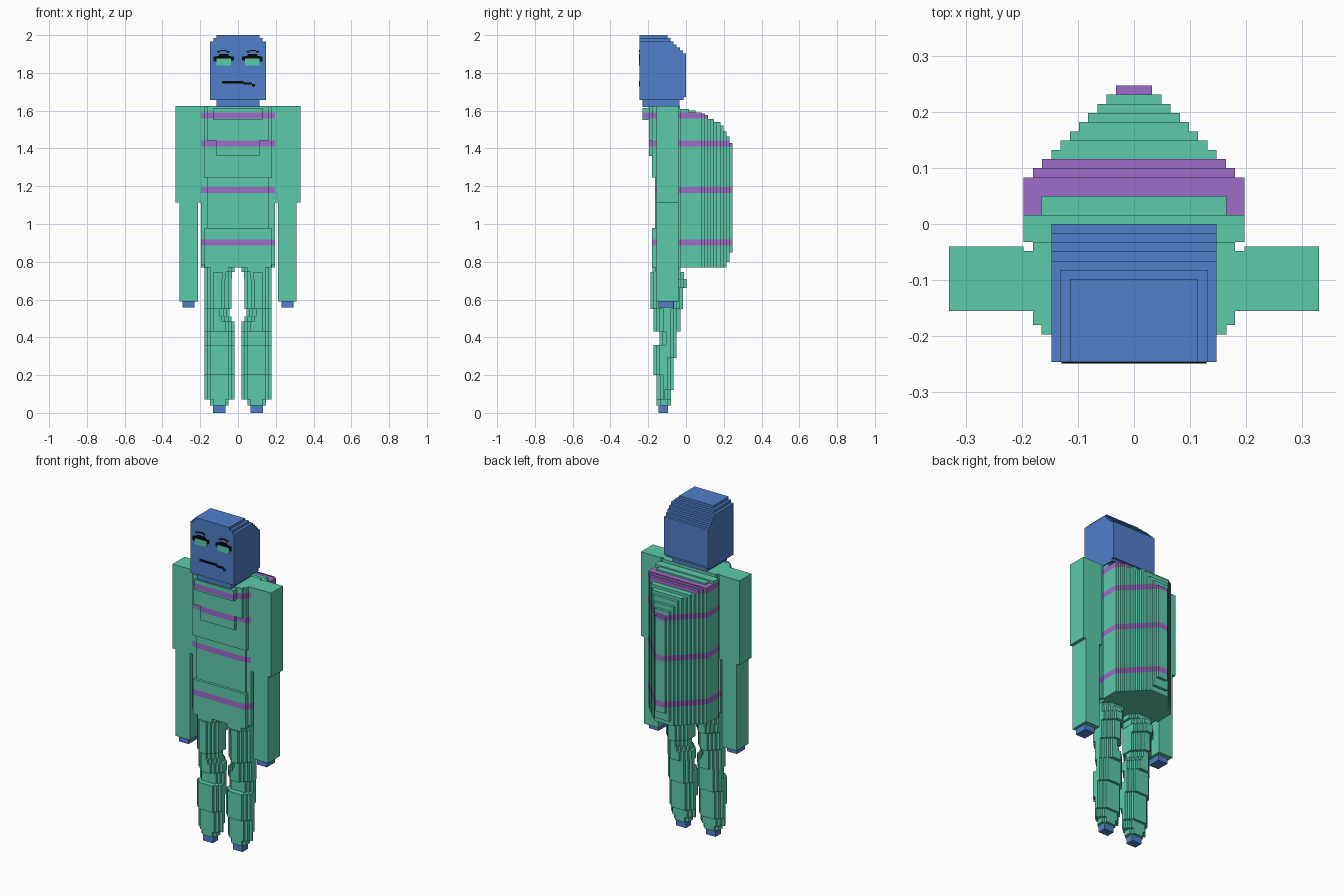
import bpy
import bmesh

V = 0.0164  # block unit used for the stepped edges


def material(name, rgb):
    m = bpy.data.materials.new(name)
    m.diffuse_color = (*rgb, 1)
    return m


GREEN = material("sea_green", (0.107, 0.60, 0.41))
BLUE = material("blue", (0.08, 0.212, 0.59))
PURPLE = material("purple", (0.342, 0.15, 0.59))
BLACK = material("black", (0.002, 0.002, 0.002))
STRIPES = [(0.885, 0.919), (1.164, 1.197), (1.41, 1.443), (1.558, 1.591)]


def prism(bm, outline, z0, z1, striped=False):
    """Extrude an outline upward, cutting and colouring bands at the stripes."""
    cuts = [z0, z1]
    if striped:
        cuts += [z for s in STRIPES for z in s if z0 + 0.002 < z < z1 - 0.002]
    cuts.sort()
    rings = [[bm.verts.new((x, y, z)) for x, y in outline] for z in cuts]

    def band(z):
        return int(striped and any(a < z < b for a, b in STRIPES))

    n = len(outline)
    for k in range(len(cuts) - 1):
        for i in range(n):
            j = (i + 1) % n
            f = bm.faces.new((rings[k][i], rings[k][j], rings[k + 1][j], rings[k + 1][i]))
            f.material_index = band((cuts[k] + cuts[k + 1]) / 2)
    bm.faces.new(rings[0][::-1]).material_index = band(z0 + 0.003)
    bm.faces.new(rings[-1]).material_index = band(z1 - 0.003)


def rect(x0, x1, y0, y1):
    return [(x0, y0), (x1, y0), (x1, y1), (x0, y1)]


def stepped(x0, x1, y0, y1, n):
    """Rectangle whose four corners are cut into n square steps."""
    corner = []
    for i in range(n):
        corner += [(i * V, (n - i) * V), ((i + 1) * V, (n - i) * V)]
    corner.append((n * V, 0))
    a = [(x0 + u, y0 + v) for u, v in corner]
    b = [(x1 - u, y0 + v) for u, v in reversed(corner)]
    c = [(x1 - u, y1 - v) for u, v in corner]
    d = [(x0 + u, y1 - v) for u, v in reversed(corner)]
    return a + b + c + d


def build(name, prisms, mats, striped=False, mirror=False):
    bm = bmesh.new()
    for outline, z0, z1 in prisms:
        prism(bm, outline, z0, z1, striped)
    bmesh.ops.recalc_face_normals(bm, faces=bm.faces)
    me = bpy.data.meshes.new(name)
    bm.to_mesh(me)
    bm.free()
    for m in mats:
        me.materials.append(m)
    ob = bpy.data.objects.new(name, me)
    bpy.context.collection.objects.link(ob)
    if mirror:
        ob.modifiers.new("mirror", "MIRROR")
    return ob


# Head: full block, then layers stepping in at the back and top
head = [(rect(-0.147, 0.147, -0.246, -0.012), 1.657, 1.673),
        (rect(-0.147, 0.147, -0.246, 0), 1.673, 1.902)]
for i in range(6):
    hw = 0.147 - V * max(0, i - 3)
    z = 1.902 + i * 0.01633
    head.append((rect(-hw, hw, -0.246, -V * (i + 1)), z, z + 0.01633))
build("head", head, [BLUE])
build("neck", [(rect(-0.115, 0.115, -0.23, -0.035), 1.62, 1.66)], [BLUE])


# Face plates
def plates(name, boxes, mat, mirror=False):
    build(name, [(rect(a, b, -0.249, -0.244), z0, z1) for a, b, z0, z1 in boxes],
          [mat], mirror=mirror)


plates("eye", [(0.037, 0.114, 1.84, 1.876)], GREEN, True)
plates("eyelid", [(0.037, 0.114, 1.876, 1.89), (0.05, 0.1, 1.89, 1.899),
                  (0.022, 0.037, 1.865, 1.886), (0.114, 0.129, 1.86, 1.886)], BLACK, True)
plates("eyebrow", [(0.045, 0.06, 1.909, 1.915), (0.06, 0.095, 1.915, 1.921),
                   (0.095, 0.11, 1.909, 1.915)], BLACK, True)
plates("mouth", [(-0.085, 0.03, 1.744, 1.757), (0.03, 0.075, 1.738, 1.75),
                 (0.075, 0.09, 1.728, 1.741)], BLACK)

# Chest and belly: half width, front, back, bottom, top
body = [(0.197, -0.155, -0.048, 0.785, 1.625),
        (0.18, -0.155, -0.048, 0.77, 0.785),
        (0.18, -0.048, -0.032, 0.77, 1.625),
        (0.165, -0.164, -0.155, 0.77, 1.625),
        (0.18, -0.18, -0.155, 1.245, 1.625),
        (0.165, -0.197, -0.18, 1.443, 1.625),
        (0.115, -0.197, -0.18, 1.36, 1.443),
        (0.13, -0.23, -0.197, 1.55, 1.615),
        (0.177, -0.18, -0.155, 0.77, 0.98)]
build("torso", [(rect(-w, w, a, b), z0, z1) for w, a, b, z0, z1 in body],
      [GREEN, PURPLE], True)

# Rounded back: slices narrow and drop toward the rear
back = [(0.197, -0.032, 0.016, 0.77, 1.608),
        (0.197, 0.016, 0.083, 0.77, 1.591),
        (0.165, 0.016, 0.05, 1.591, 1.6)]
tops = [1.585, 1.578, 1.556, 1.556, 1.54, 1.54, 1.522, 1.49, 1.462, 1.43]
for i, top in enumerate(tops):
    y = 0.083 + i * V
    bottom = {8: 0.80, 9: 0.85}.get(i, 0.77)
    back.append((0.18 - i * V, y, y + V, bottom, top))
build("back_shell", [(rect(-w, w, a, b), z0, z1) for w, a, b, z0, z1 in back],
      [GREEN, PURPLE], True)

# Arms and hands
build("arm", [(rect(0.197, 0.33, -0.155, -0.04), 1.115, 1.625),
              (rect(0.213, 0.311, -0.155, -0.04), 0.59, 1.115)], [GREEN], mirror=True)
build("hand", [(rect(0.23, 0.295, -0.145, -0.065), 0.557, 0.59)], [BLUE], mirror=True)

# Legs: bottom, top, inner x, outer x, front, back, corner steps
leg = [(0.04, 0.07, 0.05, 0.147, -0.155, -0.08, 1),
       (0.07, 0.12, 0.018, 0.178, -0.155, -0.08, 2),
       (0.12, 0.2, 0.018, 0.178, -0.155, -0.065, 2),
       (0.2, 0.29, 0.018, 0.178, -0.172, -0.065, 2),
       (0.29, 0.36, 0.018, 0.178, -0.172, -0.05, 2),
       (0.36, 0.43, 0.018, 0.178, -0.14, -0.05, 2),
       (0.43, 0.485, 0.018, 0.178, -0.172, -0.03, 3),
       (0.485, 0.51, 0.035, 0.178, -0.172, -0.03, 3),
       (0.51, 0.55, 0.045, 0.178, -0.172, -0.03, 3),
       (0.55, 0.66, 0.035, 0.178, -0.188, -0.015, 3),
       (0.66, 0.71, 0.035, 0.178, -0.188, 0.003, 3),
       (0.71, 0.745, 0.033, 0.178, -0.188, -0.01, 3),
       (0.745, 0.772, 0.018, 0.178, -0.178, -0.03, 2)]
build("leg", [(stepped(a, b, f, r, n), z0, z1) for z0, z1, a, b, f, r, n in leg],
      [GREEN], mirror=True)
build("foot", [(rect(0.067, 0.132, -0.145, -0.095), 0, 0.04)], [BLUE], mirror=True)
